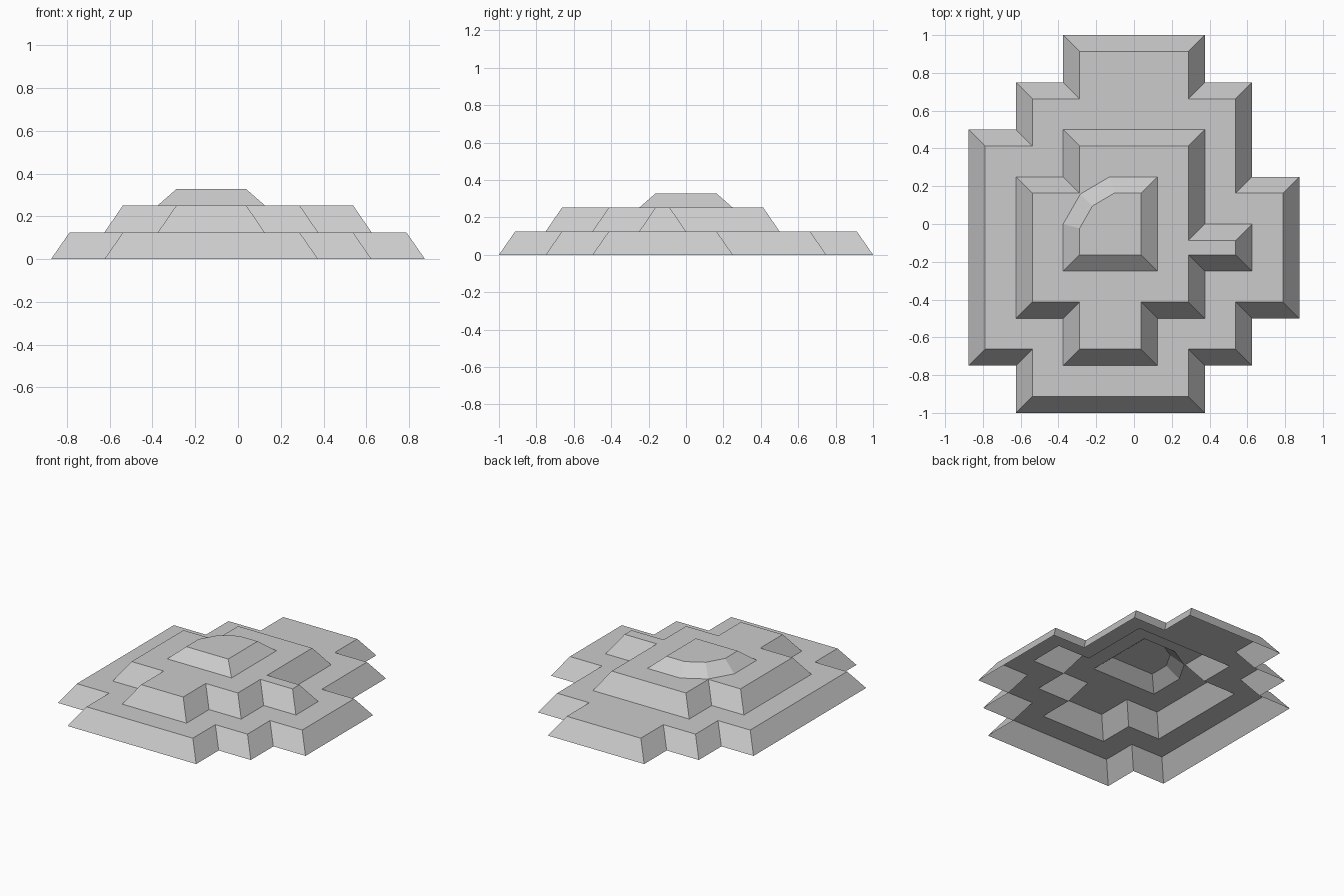
import bpy, bmesh
from mathutils import Vector
from mathutils.geometry import tessellate_polygon

if "Cube" in bpy.data.objects:
    bpy.data.objects.remove(bpy.data.objects["Cube"])

CELL = 0.125   # outlines are drawn on an eighth-unit grid
BEVEL = 0.087  # horizontal run of every sloped side


def points(outline):
    return [Vector((x * CELL, y * CELL)) for x, y in outline]


def inset(pts, d):
    """Mitred inward offset of a counter-clockwise outline."""
    out = []
    for i, p in enumerate(pts):
        a = (p - pts[i - 1]).normalized()
        b = (pts[(i + 1) % len(pts)] - p).normalized()
        na, nb = Vector((-a.y, a.x)), Vector((-b.y, b.x))
        out.append(p + (na + nb) * (d / (1 + na.dot(nb))))
    return out


def tier(name, outline, z0, z1, hole=()):
    """Sloped skirt plus flat top, open below, with a hole under the next tier."""
    base = points(outline)
    rim = inset(base, BEVEL)
    gap = points(hole)
    n = len(base)
    bm = bmesh.new()
    lo = [bm.verts.new((p.x, p.y, z0)) for p in base]
    top = [bm.verts.new((p.x, p.y, z1)) for p in rim + gap]
    for i in range(n):
        j = (i + 1) % n
        bm.faces.new((lo[i], lo[j], top[j], top[i]))
    loops = [[p.to_3d() for p in loop] for loop in (rim, gap) if loop]
    for tri in tessellate_polygon(loops):
        f = bm.faces.new([top[i] for i in tri])
        f.normal_update()
        if f.normal.z < 0:
            f.normal_flip()
    me = bpy.data.meshes.new(name)
    bm.to_mesh(me)
    bm.free()
    bpy.context.collection.objects.link(bpy.data.objects.new(name, me))


# Stepped outlines, counter-clockwise, in grid cells
lower = [(-5, -8), (3, -8), (3, -6), (5, -6), (5, -4), (7, -4), (7, 2), (5, 2), (5, 6),
         (3, 6), (3, 8), (-3, 8), (-3, 6), (-5, 6), (-5, 4), (-7, 4), (-7, -6), (-5, -6)]
middle = [(-3, -6), (1, -6), (1, -4), (3, -4), (3, -2), (5, -2), (5, 0), (3, 0), (3, 4),
          (-3, 4), (-3, 2), (-5, 2), (-5, -4), (-3, -4)]
# Summit has one rounded corner
summit = [(-3, -2), (1, -2), (1, 2), (-1.03, 2), (-2.27, 1.27), (-3, 0)]

tier("lower_terrace", lower, 0.0, 0.125, middle)
tier("middle_terrace", middle, 0.125, 0.252, summit)
tier("summit_terrace", summit, 0.252, 0.328)
